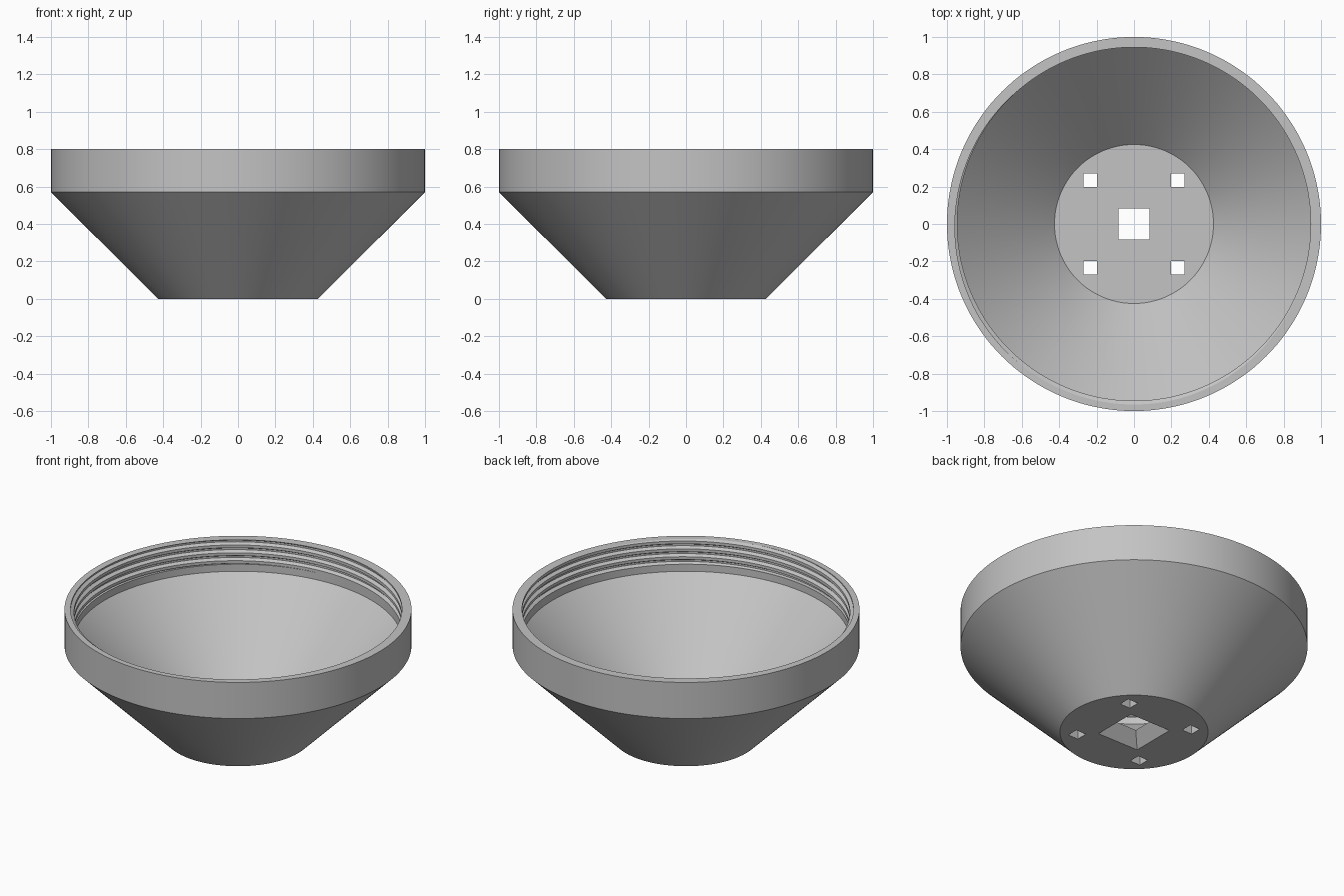
import bpy, bmesh, math
from mathutils import Vector, Matrix

cube = bpy.data.objects.get("Cube")
if cube:
    bpy.data.objects.remove(cube, do_unlink=True)

grey = bpy.data.materials.new("plain grey")
grey.use_nodes = True
grey.diffuse_color = (0.55, 0.55, 0.55, 1)
grey.node_tree.nodes["Principled BSDF"].inputs["Base Color"].default_value = (0.55, 0.55, 0.55, 1)

SEGMENTS = 144
TOP, THREAD_BASE = 0.8, 0.645
BORE, DEPTH, PITCH = 0.945, 0.02, 0.05
FLOOR = 0.08
BREAKS = (0.32, 0.1, -0.1, -0.32)      # groove corners, in pitches from its centre


def make_object(name, bm):
    bmesh.ops.recalc_face_normals(bm, faces=bm.faces)
    mesh = bpy.data.meshes.new(name)
    bm.to_mesh(mesh)
    bm.free()
    mesh.materials.append(grey)
    obj = bpy.data.objects.new(name, mesh)
    bpy.context.collection.objects.link(obj)
    return obj


def bore_radius(z, centre):
    """Radius of the grooved bore at a height, given one groove centre."""
    u = (z - centre) / PITCH
    u = abs(u - round(u))
    return BORE + DEPTH * min(1, max(0, (BREAKS[0] - u) / (BREAKS[0] - BREAKS[1])))


def section(angle):
    """Closed wall section at an angle, from the outer base round to the floor."""
    start = TOP + PITCH * (angle + math.radians(115)) / math.tau
    points = [(0, 0), (0.427, 0), (1, 0.57), (1, TOP)]
    heights = [TOP]
    for k in range(-1, 6):
        heights += [start + PITCH * (b - k) for b in BREAKS]
    heights.append(THREAD_BASE)
    for z in heights:
        z = min(TOP, max(THREAD_BASE, z))
        points.append((bore_radius(z, start), z))
    return points + [(BORE, THREAD_BASE), (BORE, 0.6), (0.425, FLOOR), (0, FLOOR)]


# Bowl: conical wall, straight collar and helical groove inside the collar
bm = bmesh.new()
columns = []
for i in range(SEGMENTS + 1):
    a = math.tau * i / SEGMENTS
    columns.append([bm.verts.new((r * math.cos(a), r * math.sin(a), z)) for r, z in section(a)])
for left, right in zip(columns, columns[1:]):
    for j in range(len(left) - 1):
        bm.faces.new((left[j], right[j], right[j + 1], left[j + 1]))
bmesh.ops.remove_doubles(bm, verts=bm.verts, dist=0.0001)
bowl = make_object("threaded_bowl", bm)

cutters = []


def square_cutter(name, x, y, half_low, half_high):
    """Square hole through the floor, overshooting both faces along its taper."""
    slope = (half_high - half_low) / FLOOR
    over = 0.05
    low, high = half_low - slope * over, half_high + slope * over
    bm = bmesh.new()
    bmesh.ops.create_cone(bm, cap_ends=True, segments=4, radius1=low * math.sqrt(2),
                          radius2=high * math.sqrt(2), depth=FLOOR + 2 * over)
    bm.transform(Matrix.Translation((x, y, FLOOR / 2)) @ Matrix.Rotation(math.pi / 4, 4, "Z"))
    cutters.append(make_object(name, bm))


def round_cutter(name, angle):
    """Round hole square to the sloping wall."""
    out = Vector((math.cos(angle), math.sin(angle), 0))
    axis = (out - Vector((0, 0, 1))).normalized()
    bm = bmesh.new()
    bmesh.ops.create_cone(bm, cap_ends=True, segments=64, radius1=0.16, radius2=0.16, depth=0.3)
    turn = Vector((0, 0, 1)).rotation_difference(axis).to_matrix().to_4x4()
    bm.transform(Matrix.Translation(out * 0.733 + Vector((0, 0, 0.305))) @ turn)
    cutters.append(make_object(name, bm))


# Floor holes: tapered centre and four small corners
square_cutter("centre_hole_cutter", 0, 0, 0.145, 0.082)
for sx in (-1, 1):
    for sy in (-1, 1):
        square_cutter("corner_hole_cutter", 0.233 * sx, 0.233 * sy, 0.036, 0.036)

# Wall holes: one at the front, one at the front right
round_cutter("front_hole_cutter", math.radians(-90))
round_cutter("side_hole_cutter", math.radians(-135))

for cutter in cutters:
    cutter.hide_render = True
    cut = bowl.modifiers.new(cutter.name, "BOOLEAN")
    cut.operation = "DIFFERENCE"
    cut.solver = "EXACT"
    cut.object = cutter

# Keep the cut mesh and drop the cutters
bpy.context.view_layer.update()
result = bpy.data.meshes.new_from_object(bowl.evaluated_get(bpy.context.evaluated_depsgraph_get()))
bowl.modifiers.clear()
bowl.data = result
for cutter in cutters:
    bpy.data.objects.remove(cutter, do_unlink=True)

bpy.ops.object.select_all(action="DESELECT")
bowl.select_set(True)
bpy.context.view_layer.objects.active = bowl
bpy.ops.object.shade_smooth_by_angle(angle=math.radians(20))
